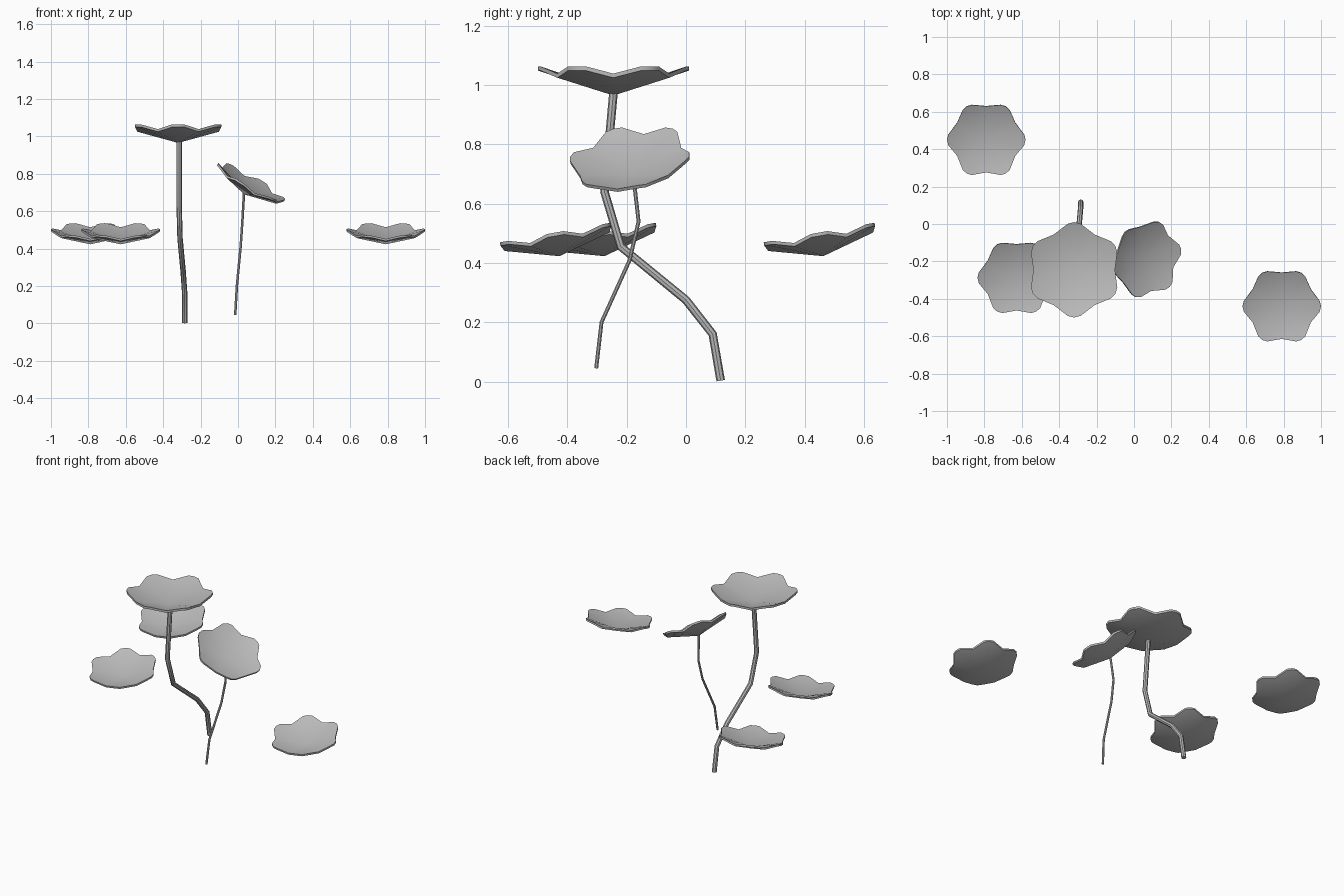
import bpy
import bmesh
from math import radians, cos, sin
from mathutils import Matrix, Vector

cube = bpy.data.objects.get("Cube")
if cube:
    bpy.data.objects.remove(cube, do_unlink=True)

grey = bpy.data.materials.new("plain_grey")
grey.use_nodes = True
grey.diffuse_color = (0.5, 0.5, 0.5, 1)
grey.node_tree.nodes["Principled BSDF"].inputs["Base Color"].default_value = (0.5, 0.5, 0.5, 1)

# One scallop of the leaf rim: angle, radius and height relative to the leaf radius
SCALLOP = [(-8, 0.975, 0.33), (0, 1.0, 0.33), (8, 0.975, 0.33), (30, 0.855, 0.235)]
THICKNESS = 0.055


def finish(obj):
    """Smooth the shading, keeping sharp edges."""
    bpy.ops.object.select_all(action='DESELECT')
    obj.select_set(True)
    bpy.context.view_layer.objects.active = obj
    if obj.type == 'CURVE':
        bpy.ops.object.convert(target='MESH')
    bpy.ops.object.shade_smooth_by_angle(angle=radians(40))


def leaf(name, apex, radius, rotation):
    """Shallow six-lobed dish whose underside apex sits at the given point."""
    bm = bmesh.new()
    shells = []
    for lift in (0, THICKNESS):
        centre = bm.verts.new((0, 0, lift))
        rim = []
        for lobe in range(6):
            for angle, r, z in SCALLOP:
                a = radians(lobe * 60 + angle)
                rim.append(bm.verts.new((r * cos(a), r * sin(a), z + lift)))
        shells.append((centre, rim))
    (low, under), (high, upper) = shells
    for i in range(len(under)):
        j = (i + 1) % len(under)
        bm.faces.new((low, under[j], under[i]))
        bm.faces.new((high, upper[i], upper[j]))
        bm.faces.new((under[i], under[j], upper[j], upper[i]))
    bm.transform(Matrix.Translation(Vector(apex)) @ rotation @ Matrix.Scale(radius, 4))
    mesh = bpy.data.meshes.new(name)
    bm.to_mesh(mesh)
    bm.free()
    mesh.materials.append(grey)
    obj = bpy.data.objects.new(name, mesh)
    bpy.context.collection.objects.link(obj)
    finish(obj)


def stem(name, points, radius):
    """Round capped tube along a bent path."""
    curve = bpy.data.curves.new(name, 'CURVE')
    curve.dimensions = '3D'
    curve.bevel_depth = radius
    curve.bevel_resolution = 2
    curve.use_fill_caps = True
    spline = curve.splines.new('POLY')
    spline.points.add(len(points) - 1)
    for p, co in zip(spline.points, points):
        p.co = (*co, 1)
    curve.materials.append(grey)
    obj = bpy.data.objects.new(name, curve)
    bpy.context.collection.objects.link(obj)
    finish(obj)


def turn(angle, axis):
    return Matrix.Rotation(radians(angle), 4, axis)


# Tall stem with its level leaf
stem("tall_stem", [(-0.285, 0.117, 0.003), (-0.285, 0.09, 0.16), (-0.293, 0.0, 0.275),
                   (-0.31, -0.22, 0.455), (-0.315, -0.275, 0.64), (-0.315, -0.245, 0.972)], 0.0145)
leaf("tall_leaf", (-0.32, -0.245, 0.965), 0.255, turn(30, 'Z'))

# Thin stem with its leaning leaf
stem("thin_stem", [(-0.015, -0.303, 0.045), (-0.006, -0.285, 0.2), (0.014, -0.19, 0.41),
                   (0.023, -0.16, 0.54), (0.032, -0.178, 0.698)], 0.007)
leaf("leaning_leaf", (0.033, -0.178, 0.69), 0.21,
     turn(-17, 'Z') @ turn(31, 'Y') @ turn(30, 'Z'))

# Loose leaves, all tipped gently forward
for name, x, y in (("back_right_leaf", -0.79, 0.463),
                   ("front_right_leaf", -0.627, -0.275),
                   ("front_left_leaf", 0.79, -0.427)):
    leaf(name, (x, y, 0.423), 0.21, turn(10, 'X'))
